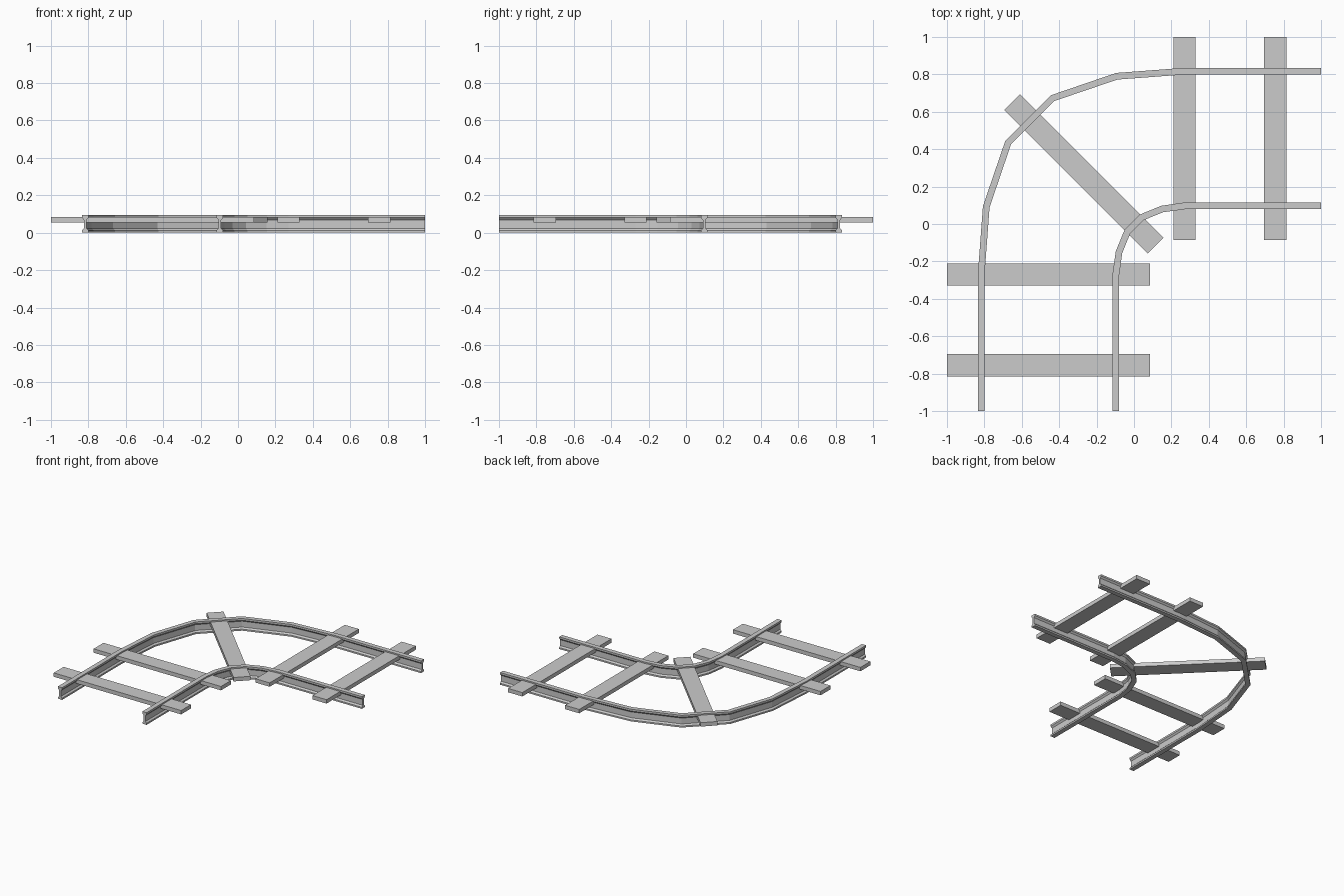
import bpy, bmesh
from mathutils import Vector, Matrix
from math import pi

if "Cube" in bpy.data.objects:
    bpy.data.objects.remove(bpy.data.objects["Cube"])

# I-shaped rail cross-section (half): offset from centre line, height
HALF = [(0.018, 0.0), (0.018, 0.012), (0.007, 0.023), (0.007, 0.068), (0.018, 0.08), (0.018, 0.094)]
PROFILE = HALF + [(-o, z) for o, z in reversed(HALF)]


def finish(bm, name):
    bmesh.ops.recalc_face_normals(bm, faces=bm.faces)
    me = bpy.data.meshes.new(name)
    bm.to_mesh(me)
    bm.free()
    ob = bpy.data.objects.new(name, me)
    bpy.context.collection.objects.link(ob)
    return ob


def rail(name, half_path):
    # the track is symmetric about the diagonal y = -x
    path = [Vector(p) for p in half_path]
    path += [Vector((-p.y, -p.x)) for p in reversed(path)]
    bm = bmesh.new()
    rings = []
    last = len(path) - 1
    for i, p in enumerate(path):
        if i in (0, 1):
            t = path[1] - path[0]
        elif i in (last - 1, last):
            t = path[last] - path[last - 1]
        else:
            t = (path[i] - path[i - 1]).normalized() + (path[i + 1] - path[i]).normalized()
        t.normalize()
        n = Vector((-t.y, t.x))
        rings.append([bm.verts.new((p.x + n.x * o, p.y + n.y * o, z)) for o, z in PROFILE])
    k = len(PROFILE)
    for a, b in zip(rings, rings[1:]):
        for j in range(k):
            bm.faces.new((a[j], a[(j + 1) % k], b[(j + 1) % k], b[j]))
    bm.faces.new(rings[0])
    bm.faces.new(rings[-1])
    return finish(bm, name)


def sleeper(name, x, y, angle):
    bm = bmesh.new()
    m = (Matrix.Translation((x, y, 0.069)) @ Matrix.Rotation(angle, 4, 'Z')
         @ Matrix.Diagonal((1.086, 0.12, 0.03, 1)))
    bmesh.ops.create_cube(bm, size=1, matrix=m)
    return finish(bm, name)


# Rails
rail("outer_rail", [(1, 0.817), (0.27, 0.817), (-0.092, 0.79), (-0.435, 0.673)])
rail("inner_rail", [(1, 0.097), (0.27, 0.097), (0.15, 0.08), (0.04, 0.035)])

# Sleepers: two per straight leg, one across the bend
for i, d in enumerate((0.27, 0.755)):
    sleeper(f"right_leg_sleeper_{i + 1}", d, 0.457, pi / 2)
    sleeper(f"front_leg_sleeper_{i + 1}", -0.457, -d, 0)
sleeper("diagonal_sleeper", -0.268, 0.268, -pi / 4)
